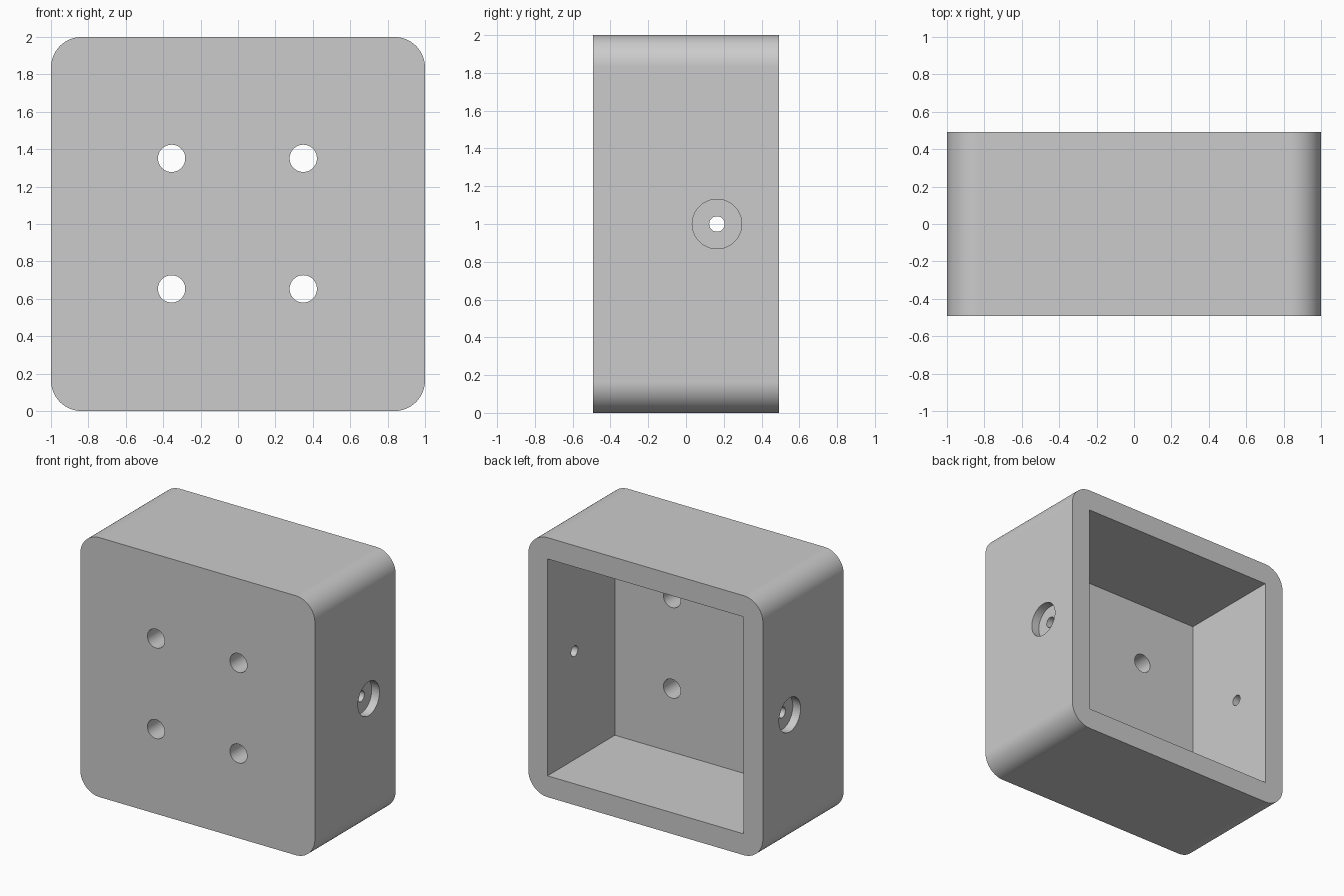
import bpy
import bmesh
from math import pi
from mathutils import Matrix

# Main dimensions
DEPTH = 0.984
WALL = 0.164
CORNER = 0.164
HALF = DEPTH / 2

default = bpy.data.objects.get("Cube")
if default:
    bpy.data.objects.remove(default, do_unlink=True)

grey = bpy.data.materials.new("light grey")
grey.use_nodes = True
colour = (0.6, 0.6, 0.6, 1)
grey.diffuse_color = colour
grey.node_tree.nodes["Principled BSDF"].inputs["Base Color"].default_value = colour


def make_object(name, bm):
    mesh = bpy.data.meshes.new(name)
    bm.to_mesh(mesh)
    bm.free()
    obj = bpy.data.objects.new(name, mesh)
    bpy.context.collection.objects.link(obj)
    mesh.materials.append(grey)
    return obj


def block(name, size, centre, radius=0):
    """Box whose edges along y can be rounded."""
    bm = bmesh.new()
    bmesh.ops.create_cube(bm, size=1, matrix=Matrix.Translation(centre) @ Matrix.Diagonal((*size, 1)))
    if radius:
        edges = [e for e in bm.edges if abs(e.verts[0].co.y - e.verts[1].co.y) > 0.1]
        bmesh.ops.bevel(bm, geom=edges, offset=radius, segments=16, profile=0.5, affect='EDGES')
    return make_object(name, bm)


def rod(name, radius, length, centre, axis):
    """Cylinder along x or y."""
    bm = bmesh.new()
    turn = Matrix.Rotation(pi / 2, 4, 'Y' if axis == 'x' else 'X')
    bmesh.ops.create_cone(bm, cap_ends=True, segments=48, radius1=radius, radius2=radius,
                          depth=length, matrix=Matrix.Translation(centre) @ turn)
    return make_object(name, bm)


def cut(body, cutter):
    cutter.hide_render = True
    mod = body.modifiers.new(cutter.name, 'BOOLEAN')
    mod.operation = 'DIFFERENCE'
    mod.solver = 'EXACT'
    mod.object = cutter
    bpy.context.view_layer.objects.active = body
    bpy.ops.object.modifier_apply(modifier=mod.name)
    bpy.data.objects.remove(cutter, do_unlink=True)


# Rounded box, open at the back
box = block("mounting_box", (2, DEPTH, 2), (0, 0, 1), CORNER)
inner = 2 - 2 * WALL
cut(box, block("cavity_cutter", (inner, DEPTH, inner), (0, WALL, 1)))

# Four screw holes through the front plate
for x in (-0.355, 0.349):
    for z in (0.653, 1.351):
        cut(box, rod("screw_hole_cutter", 0.073, 0.5, (x, -HALF, z), 'y'))

# Counterbored hole through both side walls
cut(box, rod("side_hole_cutter", 0.041, 2.4, (0, WALL, 1), 'x'))
for side in (-1, 1):
    cut(box, rod("counterbore_cutter", 0.131, 0.132, (side, WALL, 1), 'x'))

# Smooth curves, crisp edges
bpy.ops.object.select_all(action='DESELECT')
box.select_set(True)
bpy.context.view_layer.objects.active = box
bpy.ops.object.shade_smooth_by_angle(angle=pi / 6)
weighted = box.modifiers.new("even_normals", 'WEIGHTED_NORMAL')
weighted.keep_sharp = True
